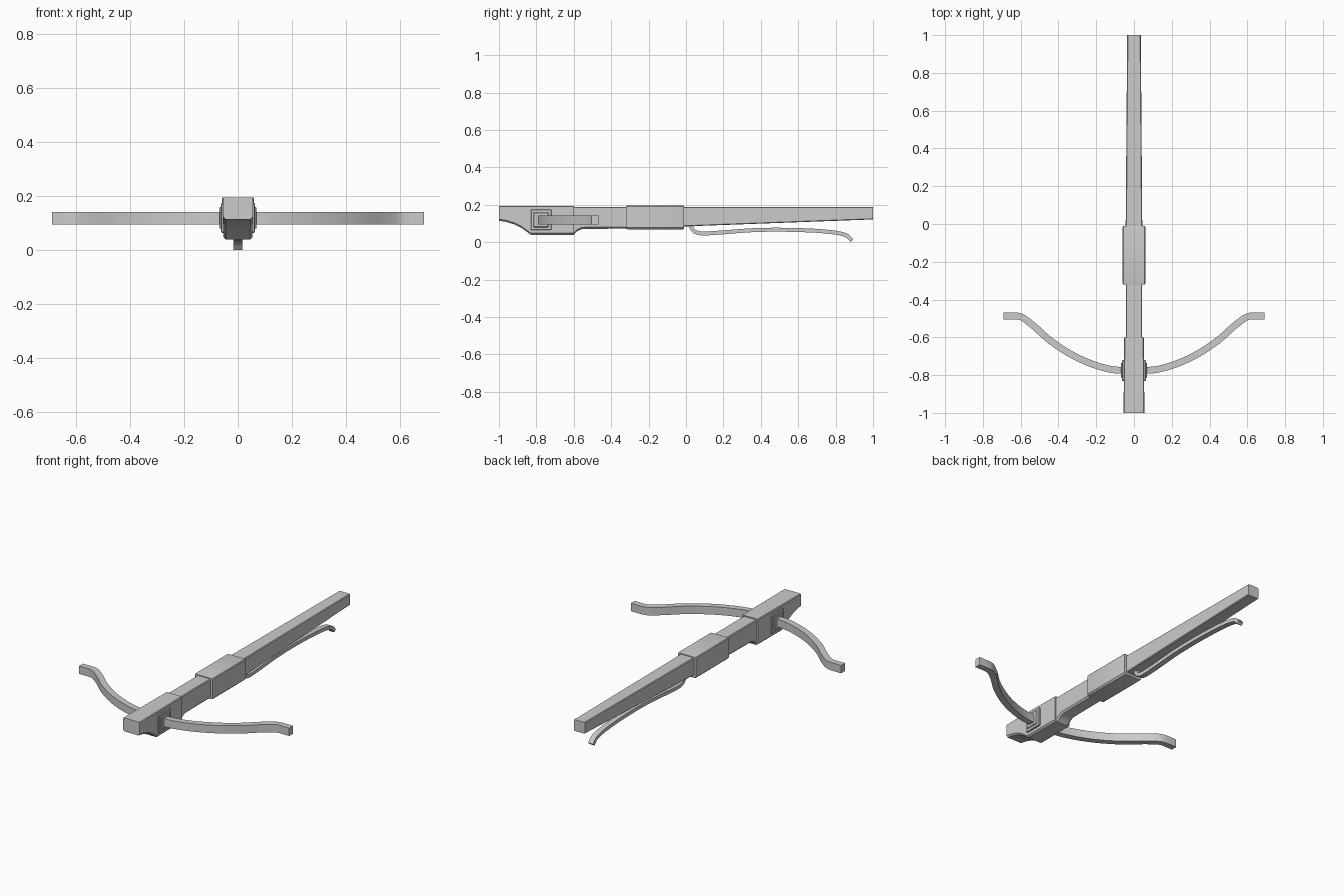
import bpy, bmesh
from mathutils import Vector

if "Cube" in bpy.data.objects:
    bpy.data.objects.remove(bpy.data.objects["Cube"])


def finish(bm, name):
    bmesh.ops.recalc_face_normals(bm, faces=bm.faces)
    me = bpy.data.meshes.new(name)
    bm.to_mesh(me)
    bm.free()
    ob = bpy.data.objects.new(name, me)
    bpy.context.collection.objects.link(ob)
    bpy.ops.object.select_all(action='DESELECT')
    ob.select_set(True)
    bpy.context.view_layer.objects.active = ob
    bpy.ops.object.shade_smooth_by_angle(angle=0.5)
    return ob


def skin(rings, name):
    bm = bmesh.new()
    rows = [[bm.verts.new(p) for p in r] for r in rings]
    n = len(rows[0])
    for a, b in zip(rows, rows[1:]):
        for i in range(n):
            j = (i + 1) % n
            bm.faces.new((a[i], a[j], b[j], b[i]))
    bm.faces.new(rows[0])
    bm.faces.new(rows[-1][::-1])
    return finish(bm, name)


def beam(name, sections, top=0.004, low=0.009):
    # sections: y, half width, bottom z, top z
    rings = []
    for y, w, z0, z1 in sections:
        half = [(w - low, z0), (w, z0 + low), (w, z1 - top), (w - top, z1)]
        pts = half + [(-x, z) for x, z in reversed(half)]
        rings.append([(x, y, z) for x, z in pts])
    return skin(rings, name)


def smooth(points, steps=5):
    p = [Vector(q) for q in points]
    p = [2 * p[0] - p[1]] + p + [2 * p[-1] - p[-2]]
    out = []
    for a, b, c, d in zip(p, p[1:], p[2:], p[3:]):
        for k in range(steps):
            t = k / steps
            out.append(0.5 * (2 * b + (c - a) * t + (2 * a - 5 * b + 4 * c - d) * t * t
                              + (3 * b - a - 3 * c + d) * t ** 3))
    return out + [p[-2]]


def strip(name, path, thick, lo, hi, place):
    rings = []
    for i, p in enumerate(path):
        d = (path[min(i + 1, len(path) - 1)] - path[max(i - 1, 0)]).normalized()
        n = Vector((-d.y, d.x)) * thick / 2
        rings.append([place(p + n, lo), place(p + n, hi), place(p - n, hi), place(p - n, lo)])
    return skin(rings, name)


def block(name, x0, x1, y0, y1, z0, z1, bevel):
    bm = bmesh.new()
    bmesh.ops.create_cube(bm, size=1)
    for v in bm.verts:
        v.co = ((x0 + x1) / 2 + v.co.x * (x1 - x0), (y0 + y1) / 2 + v.co.y * (y1 - y0),
                (z0 + z1) / 2 + v.co.z * (z1 - z0))
    bmesh.ops.bevel(bm, geom=bm.edges[:], offset=bevel, segments=1, affect='EDGES')
    return finish(bm, name)


# Stock: nose, fore-end, sleeve and butt
beam("nose", [(-1.0, .055, .115, .195), (-.96, .055, .108, .195), (-.92, .055, .096, .195),
              (-.88, .054, .077, .195), (-.83, .054, .04, .195), (-.60, .052, .04, .195),
              (-.575, .0515, .057, .193), (-.545, .044, .071, .19)][:6])
beam("fore_end", [(-.61, .043, .04, .189), (-.60, .043, .041, .189), (-.58, .043, .06, .189),
                  (-.555, .043, .071, .189), (-.31, .043, .073, .189)])
beam("sleeve", [(-.32, .058, .071, .194), (-.312, .06, .069, .196),
                (-.018, .06, .069, .196), (-.01, .058, .071, .194)])
beam("butt", [(-.02, .044, .084, .189), (1.0, .036, .122, .189)], low=.004)

# Bow limbs and their side plates
limb = smooth([(.04, -.775), (.12, -.77), (.22, -.742), (.33, -.692), (.44, -.62), (.53, -.54)]) + \
    [Vector(q) for q in [(.575, -.505), (.595, -.493), (.617, -.487), (.65, -.487), (.69, -.487)]]
for s, side in ((1, "right"), (-1, "left")):
    strip(side + "_limb", limb, .036, .095, .142, lambda p, h: (s * p.x, p.y, h))
    xs = sorted((s * .045, s * .063))
    block(side + "_plate", *xs, -.83, -.72, .065, .175, .003)
    xs = sorted((s * .05, s * .069))
    block(side + "_limb_socket", *xs, -.815, -.735, .08, .16, .003)

# Long trigger lever beneath the butt
lever = smooth([(.03, .095), (.032, .072), (.055, .053), (.10, .047), (.2, .053), (.35, .064),
                (.5, .067), (.68, .062), (.8, .051), (.86, .035), (.887, .008)], 4)
strip("trigger_lever", lever, .021, -.016, .016, lambda p, h: (h, p.x, p.y))
